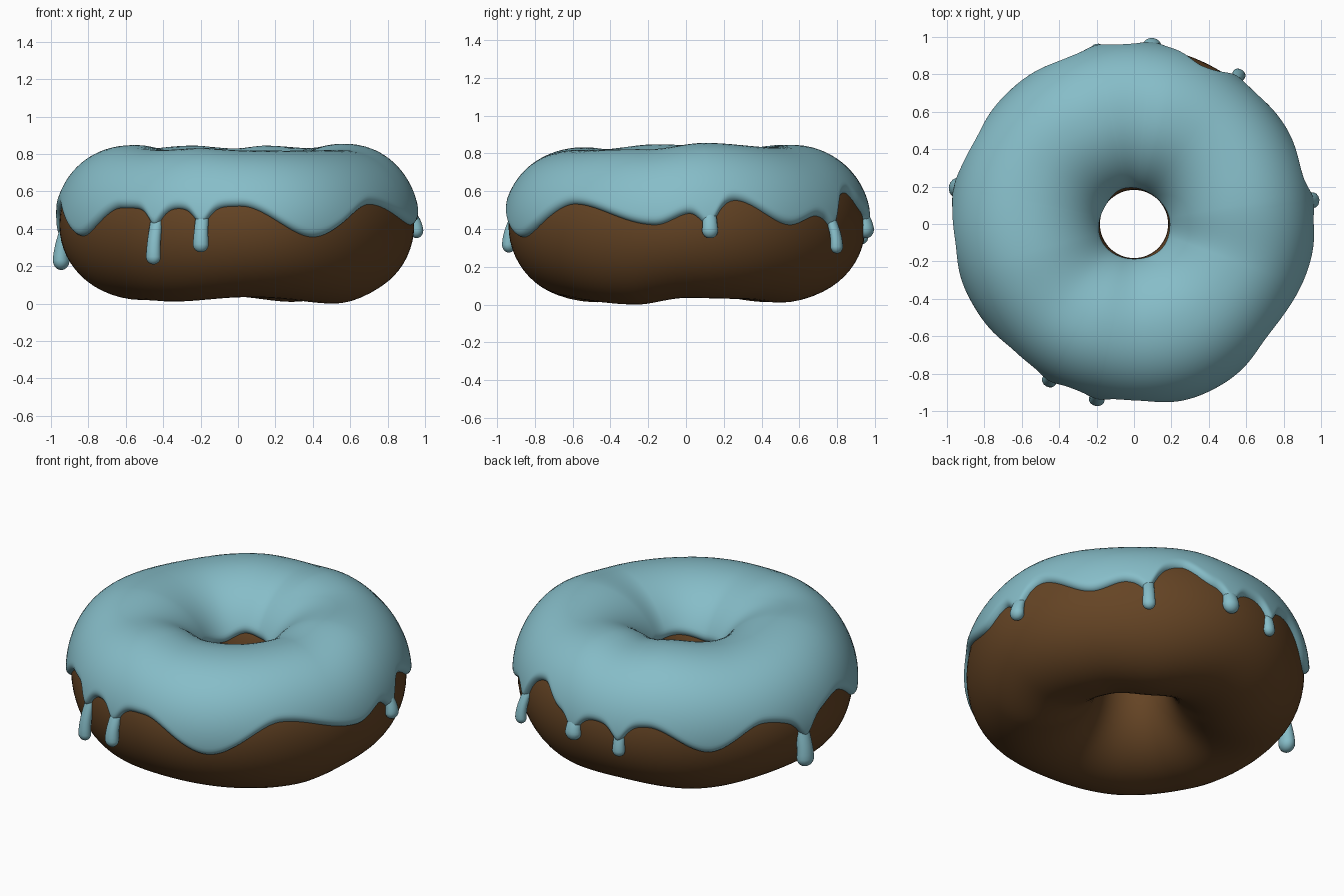
import bpy, bmesh, math
from mathutils import Vector

if "Cube" in bpy.data.objects:
    bpy.data.objects.remove(bpy.data.objects["Cube"])

R, ZC, A_IN = 0.57, 0.42, 0.388      # ring radius, mid height, inner half width
T = 0.03                             # icing thickness


def knots(table):
    """Smooth periodic interpolation through (degrees, value) knots."""
    def f(d):
        d %= 360
        pts = [(table[-1][0] - 360, table[-1][1])] + table + [(table[0][0] + 360, table[0][1])]
        for (a, va), (b, vb) in zip(pts, pts[1:]):
            if a <= d <= b:
                t = (d - a) / (b - a)
                return va + (vb - va) * t * t * (3 - 2 * t)
    return f


# outline radius of the icing, top height, underside height, icing lower edge
outline = knots([(0, .972), (45, .965), (90, .98), (135, .975), (178, .985), (225, .952),
                 (255, .958), (290, .982), (330, .955)])
top = knots([(10, .855), (50, .832), (75, .845), (92, .83), (115, .845), (150, .825), (195, .848),
             (228, .822), (250, .832), (275, .818), (305, .818), (340, .822)])
under = knots([(0, .035), (30, .03), (60, .01), (95, .04), (130, .012), (170, .045), (205, .02),
               (235, .012), (275, .035), (333, .0)])
edge = knots([(3, .49), (16, .55), (36, .42), (48, .47), (67, .59), (78, .5), (93, .5), (112, .51),
              (133, .37), (152, .5), (168, .45), (186, .52), (207, .36), (227, .51), (250, .51),
              (271, .52), (295, .355), (320, .53), (350, .42)])
inner_edge = knots([(0, 160), (50, 163), (110, 158), (150, 164), (210, 159), (270, 162), (320, 158)])

# drips: angle, tip height, tip radius from the axis, thickness
DRIPS = [(7.6, .35, .963, .043), (54.9, .27, .975, .037), (84.2, .35, .957, .05), (101.9, .32, .953, .037),
         (168.4, .18, .965, .053), (241.6, .21, .952, .041), (258, .275, .958, .043)]


def edge_z(d):
    z = edge(d)
    for a, tip, r, w in DRIPS:
        k = (d - a + 180) % 360 - 180
        z -= 0.1 * math.exp(-(abs(k) / 3.4) ** 1.6)
    return z


def ring_point(d, phi, off=0.0):
    """Point on the lumpy ring at angle d and section angle phi, pushed out by off."""
    c, s = math.cos(phi), math.sin(phi)
    a = outline(d) - T - R if c > 0 else A_IN
    b = top(d) - T - ZC if s > 0 else ZC - under(d)
    n = Vector((c / a, s / b)).normalized()
    if c > 0 and s > 0:
        c = c ** 0.9                 # fuller outer shoulder
    r, z = R + a * c + n.x * off, ZC + b * s + n.y * off
    t = math.radians(d)
    return (r * math.cos(t), r * math.sin(t), z)


def make_object(name, rows, mat, wrap_rows, caps=False):
    """Skin a grid of points; every row is a closed loop."""
    bm = bmesh.new()
    vs = [[bm.verts.new(p) for p in row] for row in rows]
    n = len(rows[0])
    for i in range(len(rows) if wrap_rows else len(rows) - 1):
        p, q = vs[i], vs[(i + 1) % len(rows)]
        for j in range(n):
            bm.faces.new((p[j], p[(j + 1) % n], q[(j + 1) % n], q[j]))
    if caps:
        bm.faces.new(vs[0])
        bm.faces.new(vs[-1])
    bmesh.ops.recalc_face_normals(bm, faces=bm.faces)
    for f in bm.faces:
        f.smooth = True
    me = bpy.data.meshes.new(name)
    bm.to_mesh(me)
    bm.free()
    me.materials.append(mat)
    ob = bpy.data.objects.new(name, me)
    bpy.context.collection.objects.link(ob)
    return ob


def material(name, rgb):
    m = bpy.data.materials.new(name)
    m.diffuse_color = (*rgb, 1)
    m.use_nodes = True
    m.node_tree.nodes["Principled BSDF"].inputs["Base Color"].default_value = m.diffuse_color
    return m


brown = material("chocolate_brown", (.13, .058, .018))
blue = material("icing_blue", (.24, .51, .58))

# dough ring
rows = [[ring_point(i * 2.5, math.tau * j / 56) for i in range(144)] for j in range(56)]
make_object("dough", rows, brown, True)

# icing sheet with rounded lips at its outer and inner edges
N, M = 540, 44
rows = [[] for _ in range(M + 1)]
for i in range(N):
    d = 360 * i / N
    z = edge_z(d)
    b = top(d) - T - ZC if z > ZC else ZC - under(d)
    lo, hi = math.asin((z - ZC) / b), math.radians(inner_edge(d))
    for j in range(M + 1):
        u = (1 - math.cos(math.pi * j / M)) / 2
        s = min(u, 1 - u) * (hi - lo) * 0.39
        k = 1 - min(1, s / 0.045)
        off = (T + 0.01) * math.sqrt(1 - k * k) - 0.01
        rows[j].append(ring_point(d, lo + u * (hi - lo), off))
make_object("icing", rows, blue, False)

# hanging drips: they grow out of the icing lip and end in rounded tips
for n, (d, tip, tr, w) in enumerate(DRIPS):
    t = math.radians(d)
    out, side = Vector((math.cos(t), math.sin(t), 0)), Vector((-math.sin(t), math.cos(t), 0))
    z0, r0 = edge(d) + 0.04, outline(d) - 0.085
    zc = tip + w                                     # centre of the tip bulb
    prof = [(z0 + (zc - z0) * k / 10, w * (0.8 + 0.2 * (k / 10) ** 2)) for k in range(11)]
    prof += [(zc - w * math.sin(k * math.pi / 16), w * math.cos(k * math.pi / 16)) for k in range(1, 8)]
    rows = []
    for z, rad in prof:
        k = min(1, (z0 - z) / (z0 - zc))
        c = out * (r0 + (tr - r0) * math.sin(k * math.pi / 2)) + Vector((0, 0, z))
        rows.append([c + rad * (side * math.cos(a) + out * 0.85 * math.sin(a))
                     for a in (math.tau * j / 16 for j in range(16))])
    make_object(f"drip_{n + 1}", rows, blue, False, True)
